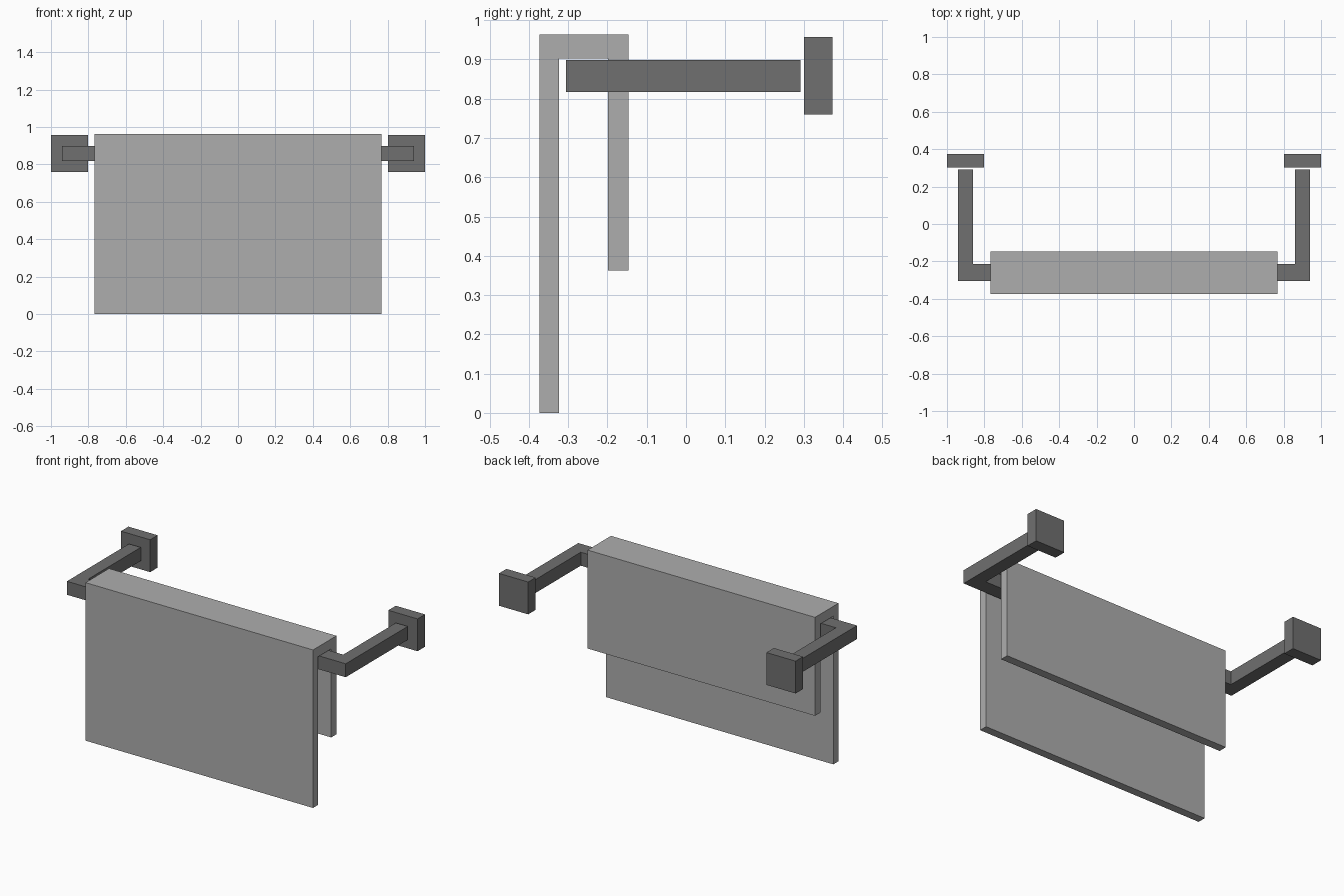
import bpy
import bmesh

cube = bpy.data.objects.get("Cube")
if cube:
    bpy.data.objects.remove(cube, do_unlink=True)


def make_material(name, value):
    mat = bpy.data.materials.new(name)
    mat.use_nodes = True
    colour = (value, value, value, 1.0)
    mat.diffuse_color = colour
    mat.node_tree.nodes["Principled BSDF"].inputs["Base Color"].default_value = colour
    return mat


def extrude_profile(name, points, direction, mat):
    """Build a solid by extruding a closed flat outline."""
    bm = bmesh.new()
    face = bm.faces.new([bm.verts.new(p) for p in points])
    result = bmesh.ops.extrude_face_region(bm, geom=[face])
    moved = [v for v in result["geom"] if isinstance(v, bmesh.types.BMVert)]
    bmesh.ops.translate(bm, verts=moved, vec=direction)
    bmesh.ops.recalc_face_normals(bm, faces=bm.faces)
    mesh = bpy.data.meshes.new(name)
    bm.to_mesh(mesh)
    bm.free()
    mesh.materials.append(mat)
    obj = bpy.data.objects.new(name, mesh)
    bpy.context.collection.objects.link(obj)
    return obj


towel_grey = make_material("light grey cloth", 0.42)
metal_grey = make_material("dark grey metal", 0.16)

# Towel: folded over the rail, long flap in front, short flap behind
towel_outline = [(-0.373, 0), (-0.323, 0), (-0.323, 0.903), (-0.198, 0.903),
                 (-0.198, 0.363), (-0.147, 0.363), (-0.147, 0.963), (-0.373, 0.963)]
extrude_profile("towel", [(-0.767, y, z) for y, z in towel_outline],
                (1.534, 0, 0), towel_grey)

# Rail: one square bar with both ends turned back towards the wall
half_rail = [(0.86, -0.215), (0.86, 0.292), (0.94, 0.292), (0.94, -0.305)]
rail_outline = half_rail + [(-x, y) for x, y in reversed(half_rail)]
extrude_profile("towel_rail", [(x, y, 0.817) for x, y in rail_outline],
                (0, 0, 0.082), metal_grey)

# Wall mounts, just behind the rail ends
for side, sign in (("left", 1), ("right", -1)):
    corners = [(0.803, 0.76), (1, 0.76), (1, 0.957), (0.803, 0.957)]
    extrude_profile(side + "_wall_mount", [(sign * x, 0.301, z) for x, z in corners],
                    (0, 0.072, 0), metal_grey)
